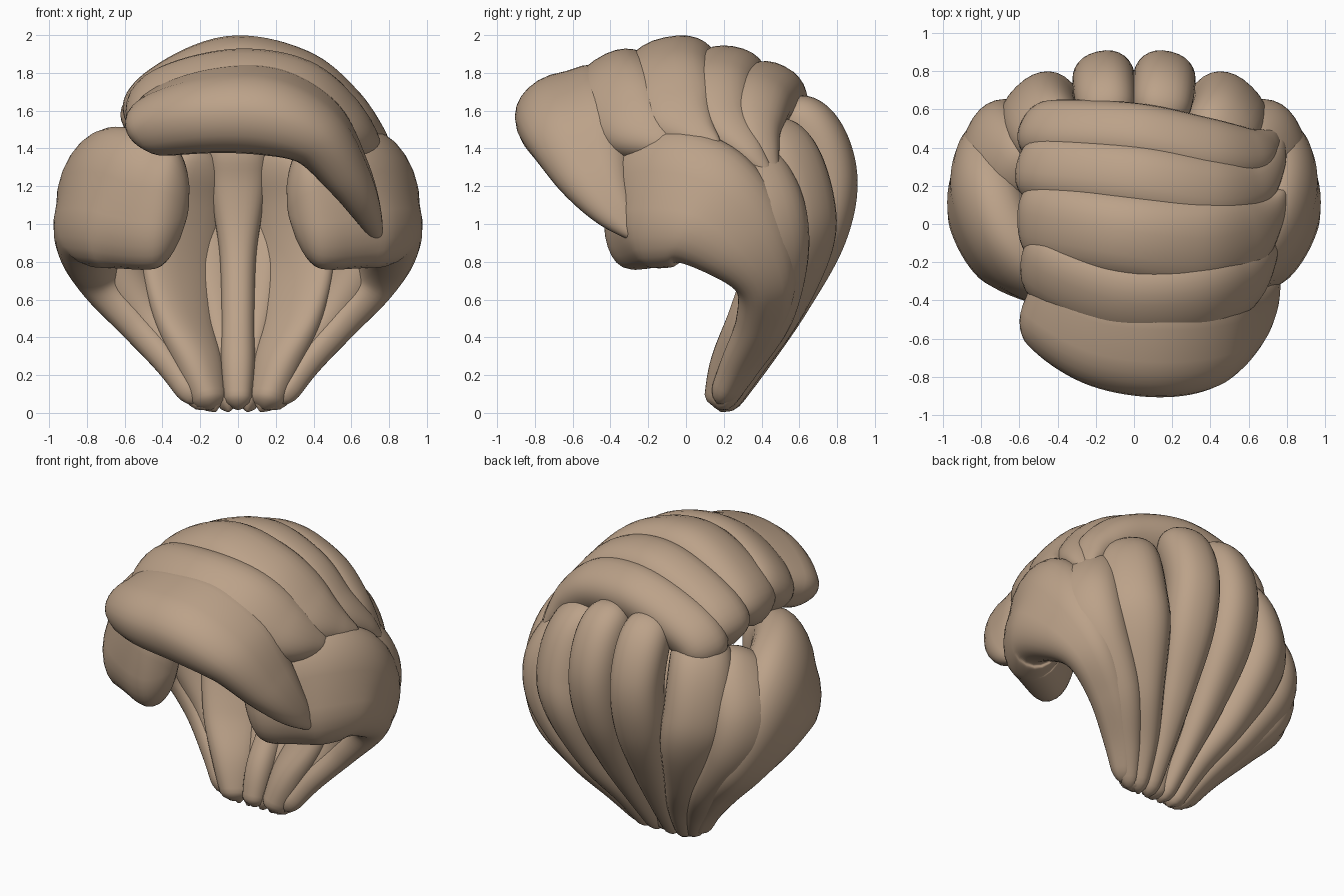
import bpy, bmesh, math
from mathutils import Vector

RING, STEPS = 28, 9


def spline(pts):
    """Catmull-Rom through rows of (x, y, z, half width, half thickness)."""
    p = [tuple(2 * a - b for a, b in zip(pts[0], pts[1]))] + list(pts)
    p.append(tuple(2 * a - b for a, b in zip(pts[-1], pts[-2])))
    out = []
    for i in range(1, len(p) - 2):
        for s in range(STEPS):
            t = s / STEPS
            out.append([0.5 * (2 * b + (c - a) * t + (2 * a - 5 * b + 4 * c - d) * t * t
                               + (3 * b - a - 3 * c + d) * t ** 3)
                        for a, b, c, d in zip(*p[i - 1:i + 3])])
    out.append(list(pts[-1]))
    return out


def lock(name, pts, centre=(0, 0.1, 1.0), side=1, groove=0.0, blunt=0.12):
    """Sweep a flattened oval along a path, facing away from centre."""
    rows = spline([(p[0] * side,) + tuple(p[1:]) for p in pts])
    pos = [Vector(r[:3]) for r in rows]
    n = len(rows)
    bm = bmesh.new()
    rings = []
    for i, r in enumerate(rows):
        tan = (pos[min(i + 1, n - 1)] - pos[max(i - 1, 0)]).normalized()
        out = pos[i] - Vector(centre)
        out = (out - tan * out.dot(tan)).normalized()
        lat = tan.cross(out)
        u = i / (n - 1)
        f = 1.0
        for e, size in ((u, blunt), (1 - u, 0.05)):   # rounded ends
            if e < size:
                f *= math.sqrt(max(0.03, 1 - (1 - e / size) ** 2))
        w, t = max(r[3], 0.01) * f, max(r[4], 0.01) * f
        ring = []
        for k in range(RING):
            a = 2 * math.pi * k / RING
            c, s = math.cos(a), math.sin(a)
            x = math.copysign(abs(c) ** 0.88, c)
            y = math.copysign(abs(s) ** 0.88, s)
            if s > 0:
                y *= 1 - groove * math.exp(-(x / 0.25) ** 2)
            ring.append(bm.verts.new(pos[i] + lat * x * w + out * y * t))
        rings.append(ring)
    for a, b in zip(rings, rings[1:]):
        for k in range(RING):
            j = (k + 1) % RING
            bm.faces.new((a[k], a[j], b[j], b[k]))
    bm.faces.new(rings[0])
    bm.faces.new(rings[-1])
    bmesh.ops.recalc_face_normals(bm, faces=bm.faces)
    me = bpy.data.meshes.new(name)
    bm.to_mesh(me)
    bm.free()
    for f in me.polygons:
        f.use_smooth = True
    ob = bpy.data.objects.new(name, me)
    bpy.context.collection.objects.link(ob)
    me.materials.append(mat)
    return ob


mat = bpy.data.materials.new("hair_brown")
mat.diffuse_color = (0.50, 0.36, 0.25, 1)

# Sweeping front fringe
lock("fringe", [(-0.53, -0.36, 1.46, .18, .10), (-0.42, -0.43, 1.54, .26, .17),
                (-0.15, -0.55, 1.60, .31, .21), (0.15, -0.58, 1.60, .33, .22),
                (0.40, -0.56, 1.50, .30, .18), (0.57, -0.49, 1.28, .21, .13),
                (0.68, -0.38, 1.08, .12, .08), (0.75, -0.22, 0.90, .02, .02)],
     centre=(0, -0.4, 1.0), groove=0.06)

# Locks lying across the crown, front to back
lock("crown_fore", [(-0.52, -0.14, 1.50, .18, .12), (-0.40, -0.24, 1.64, .22, .16),
                    (-0.05, -0.36, 1.70, .25, .20), (0.28, -0.36, 1.67, .25, .19),
                    (0.52, -0.28, 1.54, .22, .15), (0.66, -0.14, 1.45, .12, .09),
                    (0.72, 0.00, 1.40, .02, .02)])
lock("crown_front", [(-0.55, 0.02, 1.48, .20, .12), (-0.41, -0.00, 1.66, .23, .16),
                     (-0.05, -0.06, 1.80, .24, .19), (0.30, -0.10, 1.74, .26, .18),
                     (0.55, -0.05, 1.59, .23, .14), (0.70, 0.06, 1.48, .12, .08),
                     (0.79, 0.18, 1.41, .02, .02)])
lock("crown_middle", [(-0.54, 0.29, 1.44, .17, .13), (-0.41, 0.28, 1.62, .19, .16),
                      (0.0, 0.23, 1.76, .20, .18), (0.35, 0.17, 1.70, .20, .17),
                      (0.58, 0.20, 1.53, .16, .13), (0.71, 0.33, 1.38, .09, .08),
                      (0.77, 0.45, 1.25, .02, .02)])
lock("crown_back", [(-0.52, 0.47, 1.36, .15, .13), (-0.40, 0.48, 1.55, .17, .15),
                    (0.0, 0.45, 1.68, .18, .17), (0.35, 0.38, 1.64, .18, .16),
                    (0.57, 0.36, 1.50, .15, .13), (0.68, 0.41, 1.36, .09, .08),
                    (0.74, 0.48, 1.24, .02, .02)])

# Mirrored locks gathering at the nape
for label, s in (("right", 1), ("left", -1)):
    lock("back_inner_" + label,
         [(.13, .48, 1.60, .13, .12), (.15, .66, 1.50, .16, .15), (.155, .745, 1.25, .165, .16),
          (.15, .70, .95, .16, .15), (.12, .54, .6, .12, .12), (.08, .36, .3, .08, .10),
          (.05, .18, .01, .05, .07)], side=s)
    lock("back_outer_" + label,
         [(.36, .36, 1.50, .17, .13), (.47, .51, 1.36, .20, .16), (.50, .59, 1.1, .21, .17),
          (.46, .59, .88, .20, .16), (.34, .48, .55, .14, .13), (.21, .33, .28, .10, .10),
          (.12, .18, .01, .05, .07)], side=s)
    lock("back_side_" + label,
         [(.52, .20, 1.38, .17, .12), (.64, .34, 1.25, .21, .16), (.71, .41, 1.05, .23, .18),
          (.66, .45, .82, .20, .17), (.48, .42, .52, .15, .13), (.30, .29, .26, .10, .10),
          (.17, .17, .02, .05, .06)], side=s)
    lock("side_" + label,
         [(.27, -.32, 1.06, .28, .11), (.44, -.27, 1.09, .34, .17), (.65, -.14, 1.14, .38, .20),
          (.77, .09, 1.10, .35, .20), (.78, .30, .92, .27, .17), (.70, .42, .70, .17, .13),
          (.53, .39, .48, .13, .10), (.35, .28, .26, .10, .08), (.22, .17, .05, .06, .06)],
         side=s, groove=0.06, blunt=0.09)
    lock("nape_" + label,
         [(.20, .50, 1.40, .16, .07), (.26, .53, 1.1, .23, .07), (.31, .48, .8, .24, .08),
          (.28, .37, .5, .20, .09), (.20, .25, .25, .14, .10), (.14, .17, .02, .08, .08)],
         side=s)
# Strip closing the middle of the nape
lock("nape_middle", [(0, .53, 1.5, .16, .10), (0, .58, 1.2, .15, .10), (0, .54, .85, .10, .10),
                     (0, .40, .5, .09, .10), (0, .25, .25, .09, .10), (0, .17, .02, .07, .08)])
